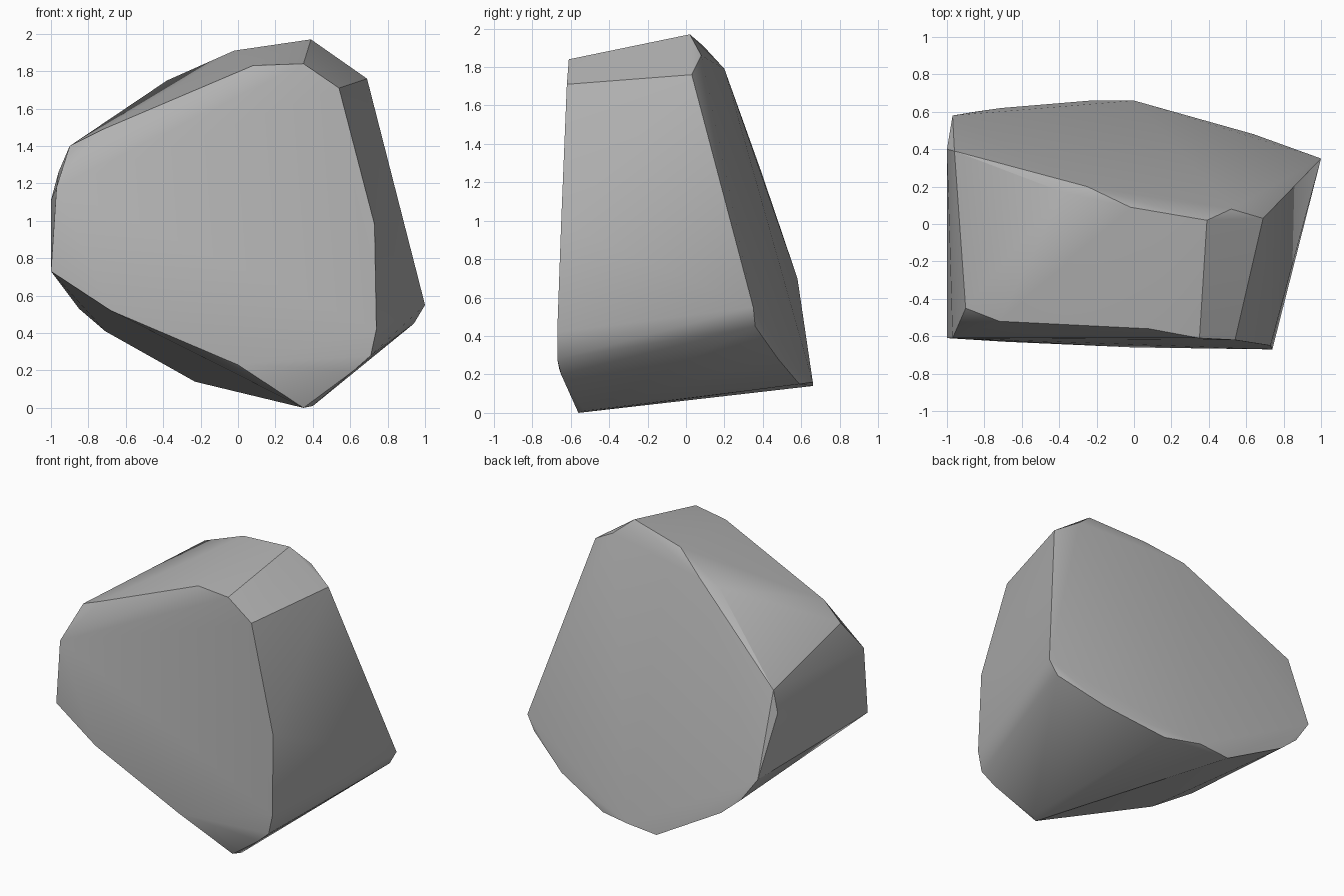
import bpy
import bmesh
import math
from mathutils import Vector

# Remove only the default cube
default_cube = bpy.data.objects.get("Cube")
if default_cube is not None:
    bpy.data.objects.remove(default_cube, do_unlink=True)


def make_material(name, colour):
    """Plain flat material, visible in the viewport and in a render."""
    material = bpy.data.materials.new(name)
    material.use_nodes = True
    material.diffuse_color = colour
    shader = next(n for n in material.node_tree.nodes if n.type == "BSDF_PRINCIPLED")
    shader.inputs["Base Color"].default_value = colour
    return material


# Corners of the broad front facet, clockwise from its left tip
FRONT_RIM = [
    (-.9, -.45, 1.4), (-.72, -.52, 1.49), (.08, -.56, 1.83),
    (.35, -.61, 1.84), (.54, -.62, 1.71), (.73, -.65, .98),
    (.74, -.67, .42), (.71, -.67, .28), (.62, -.65, .2),
    (0, -.66, .23), (-.68, -.63, .52), (-1, -.61, .73),
    (-.97, -.61, 1.18),
]

# Corners of the sloping back facet, in the same order
BACK_RIM = [
    (-1, .4, 1.11), (-.96, .39, 1.26), (-.55, .24, 1.6),
    (-.38, .17, 1.75), (-.25, .2, 1.79), (-.02, .09, 1.91),
    (.39, .02, 1.97), (.52, .08, 1.86), (.69, .03, 1.76),
    (1, .35, .55), (.94, .36, .45), (.64, .48, .28),
    (.24, .59, .15), (0, .66, .16), (-.23, .66, .14),
    (-.71, .62, .41), (-.85, .6, .53), (-.97, .58, .7),
]

# Blunt foot on which the stone stands
FOOT = [(.35, -.56, 0), (.4, -.53, .01)]


def build_hull(name, points, material):
    """Wrap the corner points in a closed faceted shell."""
    bm = bmesh.new()
    for point in points:
        bm.verts.new(Vector(point))
    bmesh.ops.convex_hull(bm, input=bm.verts[:], use_existing_faces=False)

    # Drop corners that ended up inside the shell
    loose = [v for v in bm.verts if not v.link_faces]
    bmesh.ops.delete(bm, geom=loose, context="VERTS")

    # Merge nearly coplanar triangles into clean facets
    bmesh.ops.dissolve_limit(
        bm, angle_limit=math.radians(1), verts=bm.verts[:], edges=bm.edges[:]
    )
    bmesh.ops.recalc_face_normals(bm, faces=bm.faces[:])

    mesh = bpy.data.meshes.new(name)
    bm.to_mesh(mesh)
    bm.free()
    mesh.materials.append(material)
    obj = bpy.data.objects.new(name, mesh)
    bpy.context.collection.objects.link(obj)
    return obj


# Boulder
stone_grey = make_material("stone_grey", (.45, .45, .45, 1))
boulder = build_hull("boulder", FRONT_RIM + BACK_RIM + FOOT, stone_grey)

# Soften shallow creases, keep the hard ridges
bpy.ops.object.select_all(action="DESELECT")
boulder.select_set(True)
bpy.context.view_layer.objects.active = boulder
bpy.ops.object.shade_smooth_by_angle(angle=math.radians(30))
